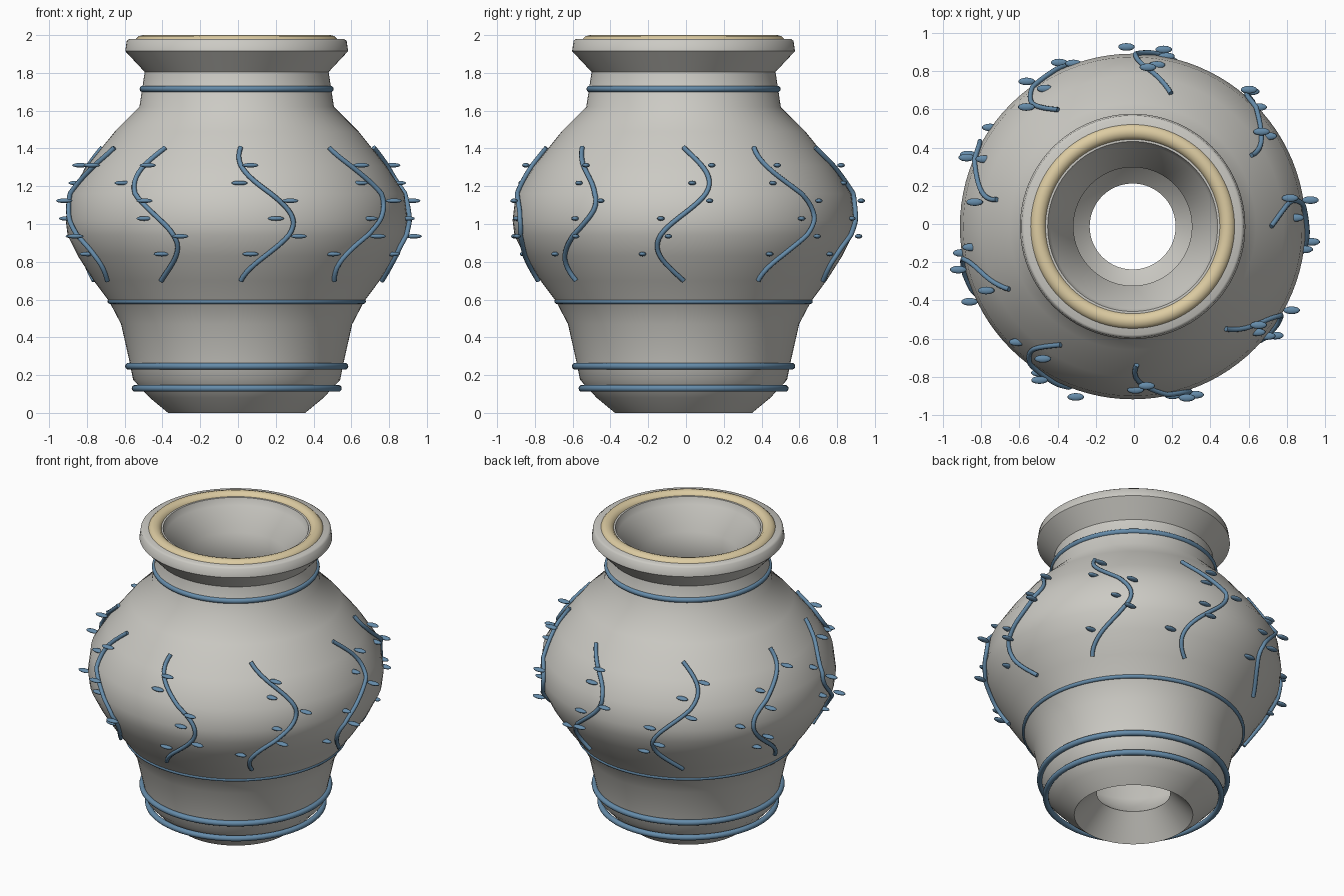
import bpy, bmesh, math
from mathutils import Matrix, Vector

cube = bpy.data.objects.get("Cube")
if cube:
    bpy.data.objects.remove(cube, do_unlink=True)

CENTRE = Vector((-0.007, -0.013, 0))


def material(name, rgb):
    m = bpy.data.materials.new(name)
    m.use_nodes = True
    m.diffuse_color = (*rgb, 1)
    m.node_tree.nodes["Principled BSDF"].inputs["Base Color"].default_value = (*rgb, 1)
    return m


STONE = material("stone_grey", (0.60, 0.59, 0.55))
BLUE = material("slate_blue", (0.13, 0.26, 0.40))
CREAM = material("cream_glaze", (0.72, 0.60, 0.36))


def finish(obj, mat, angle):
    obj.data.materials.append(mat)
    bpy.ops.object.select_all(action='DESELECT')
    obj.select_set(True)
    bpy.context.view_layer.objects.active = obj
    bpy.ops.object.shade_smooth_by_angle(angle=math.radians(angle))


def object_from_bmesh(name, bm, mat, angle=60):
    bmesh.ops.recalc_face_normals(bm, faces=bm.faces)
    mesh = bpy.data.meshes.new(name)
    bm.to_mesh(mesh)
    bm.free()
    obj = bpy.data.objects.new(name, mesh)
    bpy.context.collection.objects.link(obj)
    obj.location = CENTRE
    finish(obj, mat, angle)
    return obj


def lathe(name, profile, mat, steps=96, angle=50):
    """Turn a closed (radius, height) profile around the upright axis."""
    bm = bmesh.new()
    verts = [bm.verts.new((r, 0, z)) for r, z in profile]
    edges = [bm.edges.new((a, b)) for a, b in zip(verts, verts[1:] + verts[:1])]
    bmesh.ops.spin(bm, geom=verts + edges, cent=(0, 0, 0), axis=(0, 0, 1),
                   angle=math.tau, steps=steps, use_duplicate=False)
    bmesh.ops.remove_doubles(bm, verts=bm.verts, dist=0.0005)
    return object_from_bmesh(name, bm, mat, angle)


def ring(name, major, minor, z, mat):
    n = 12
    circle = [(major + minor * math.cos(math.tau * i / n),
               z + minor * math.sin(math.tau * i / n)) for i in range(n)]
    return lathe(name, circle, mat, angle=80)


# Thick-walled vessel, open at the mouth and the foot
outer = [(0.363, 0), (0.46, 0.08), (0.548, 0.175), (0.567, 0.27), (0.612, 0.47),
         (0.675, 0.59), (0.757, 0.70), (0.84, 0.83), (0.895, 0.94), (0.905, 1.02),
         (0.888, 1.16), (0.79, 1.31), (0.645, 1.49), (0.515, 1.62), (0.487, 1.805),
         (0.590, 1.915), (0.582, 1.97), (0.568, 1.98)]
inner = [(0.445, 1.975), (0.43, 1.93), (0.31, 1.80), (0.315, 1.57), (0.45, 1.41),
         (0.64, 1.20), (0.705, 1.04), (0.64, 0.85), (0.46, 0.60), (0.38, 0.33),
         (0.33, 0.25), (0.225, 0.152)]
lathe("vase_body", outer + inner, STONE)

# Glazed lip and decorative bands
ring("lip_ring", 0.496, 0.045, 1.955, CREAM)
ring("neck_band", 0.497, 0.017, 1.715, BLUE)
ring("waist_band", 0.671, 0.013, 0.59, BLUE)
ring("upper_foot_band", 0.573, 0.018, 0.247, BLUE)
ring("lower_foot_band", 0.538, 0.018, 0.13, BLUE)


def surface_radius(z):
    for (r0, z0), (r1, z1) in zip(outer, outer[1:]):
        if z0 <= z <= z1:
            return r0 + (r1 - r0) * (z - z0) / (z1 - z0)


def vine_point(m, s):
    """Position on vine m, with s running from bottom to top."""
    z = 0.7 + 0.705 * s
    a = -(m * math.tau / 9 + 0.16 * math.sin(math.tau * s + m))
    r = surface_radius(z) + 0.012
    return Vector((r * math.cos(a), r * math.sin(a), z))


# Nine wavy vines climbing the belly, each with leaves on alternating sides
leaves = bmesh.new()
for m in range(9):
    curve = bpy.data.curves.new("vine_path", 'CURVE')
    curve.dimensions = '3D'
    curve.bevel_depth = 0.013
    curve.bevel_resolution = 2
    curve.use_fill_caps = True
    spline = curve.splines.new('POLY')
    count = 33
    spline.points.add(count - 1)
    for i, p in enumerate(spline.points):
        p.co = (*vine_point(m, i / (count - 1)), 1)
    vine = bpy.data.objects.new(f"vine_{m + 1}", curve)
    bpy.context.collection.objects.link(vine)
    vine.location = CENTRE
    bpy.ops.object.select_all(action='DESELECT')
    vine.select_set(True)
    bpy.context.view_layer.objects.active = vine
    bpy.ops.object.convert(target='MESH')
    finish(bpy.context.view_layer.objects.active, BLUE, 60)

    for k in range(6):
        p = vine_point(m, (2 * k + 3) / 15)
        out = Vector((p.x, p.y, 0)).normalized()
        side = Vector((out.y, -out.x, 0))
        if k % 2:
            p += out * 0.035 - side * 0.05
        else:
            p += side * 0.09 - out * 0.012
        bmesh.ops.create_uvsphere(
            leaves, u_segments=14, v_segments=8, radius=1,
            matrix=Matrix.Translation(p) @ Matrix.Diagonal((0.044, 0.020, 0.012, 1)))
object_from_bmesh("vine_leaves", leaves, BLUE)
